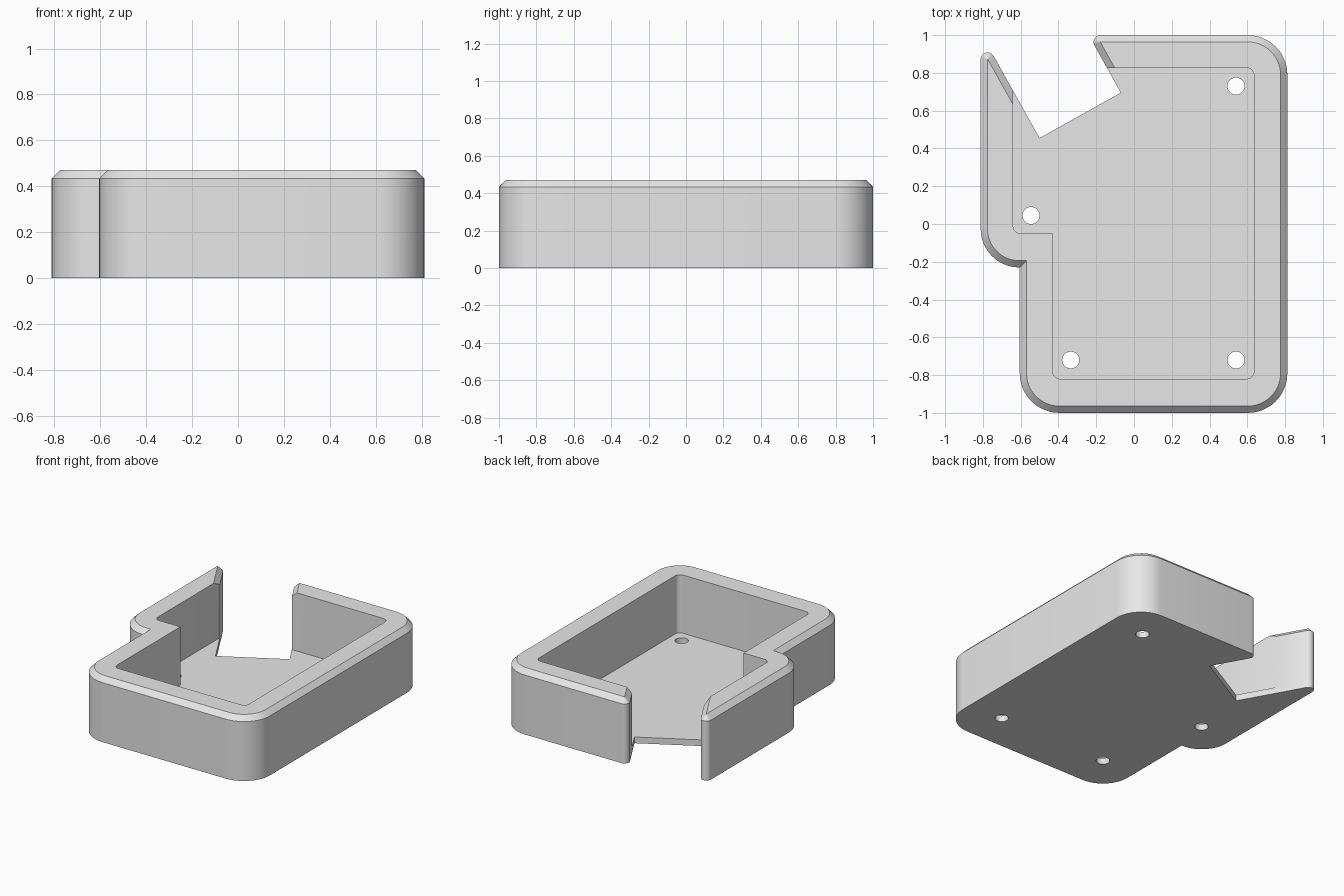
import bpy, bmesh, math
from mathutils import Vector, Matrix

cube = bpy.data.objects.get("Cube")
if cube:
    bpy.data.objects.remove(cube, do_unlink=True)

HEIGHT, FLOOR, CHAMFER, TIP = 0.47, 0.045, 0.036, 0.037


def outline(corners, inset=0.0, steps=12):
    """Counter-clockwise (x, y, radius) corners to rounded 2D points, moved inward."""
    pts = []
    for i, (x, y, r) in enumerate(corners):
        p = Vector((x, y))
        before = p - Vector(corners[i - 1][:2])
        after = Vector(corners[(i + 1) % len(corners)][:2]) - p
        n1 = Vector((-before.y, before.x)).normalized()
        n2 = Vector((-after.y, after.x)).normalized()
        miter = (n1 + n2) / (1 + n1.dot(n2))
        p = p + miter * inset
        if r == 0:
            pts.append(p)
            continue
        r = max(r - inset, 0.001)
        turn = math.atan2(n1.x * n2.y - n1.y * n2.x, n1.dot(n2))
        for k in range(steps + 1):
            pts.append(p + miter * r - Matrix.Rotation(turn * k / steps, 2) @ n1 * r)
    return pts


def loft(name, layers):
    """Solid through matching outlines, given as (points, z)."""
    bm = bmesh.new()
    rings = [[bm.verts.new((p.x, p.y, z)) for p in pts] for pts, z in layers]
    n = len(rings[0])
    bm.faces.new(rings[0][::-1])
    bm.faces.new(rings[-1])
    for a, b in zip(rings, rings[1:]):
        for i in range(n):
            j = (i + 1) % n
            bm.faces.new((a[i], a[j], b[j], b[i]))
    mesh = bpy.data.meshes.new(name)
    bm.to_mesh(mesh)
    bm.free()
    obj = bpy.data.objects.new(name, mesh)
    bpy.context.collection.objects.link(obj)
    return obj


def cut(target, cutter):
    cutter.hide_render = True
    mod = target.modifiers.new("cut", 'BOOLEAN')
    mod.operation, mod.solver, mod.object = 'DIFFERENCE', 'EXACT', cutter
    bpy.context.view_layer.objects.active = target
    bpy.ops.object.modifier_apply(modifier=mod.name)
    bpy.data.objects.remove(cutter, do_unlink=True)


# Outer body: stepped left side, angled notch at the back, chamfered rim
body = [(-0.605, -1, 0.21), (0.812, -1, 0.21), (0.812, 1, 0.21), (-0.24, 1, TIP),
        (-0.07, 0.695, 0), (-0.5, 0.455, 0), (-0.812, 1.013, TIP),
        (-0.812, -0.23, 0.205), (-0.605, -0.23, 0)]
tray = loft("tray", [(outline(body), 0), (outline(body), HEIGHT - CHAMFER),
                     (outline(body, CHAMFER), HEIGHT)])

# Open pocket above the floor
pocket = [(-0.43, -0.82, 0.04), (0.635, -0.82, 0.04), (0.635, 0.827, 0.04),
          (-0.64, 0.827, 0.04), (-0.64, -0.05, 0.04), (-0.43, -0.05, 0)]
cut(tray, loft("pocket_cutter", [(outline(pocket), FLOOR), (outline(pocket), 0.6)]))

# Screw holes through the floor
for x, y in [(0.54, 0.73), (0.54, -0.72), (-0.335, -0.72), (-0.545, 0.045)]:
    r = 0.045
    square = [(x + sx * r, y + sy * r, r) for sx, sy in [(-1, -1), (1, -1), (1, 1), (-1, 1)]]
    ring = outline(square, steps=8)
    ring = [p for i, p in enumerate(ring) if (p - ring[i - 1]).length > 0.001]
    cut(tray, loft("hole_cutter", [(ring, -0.1), (ring, 0.15)]))

# Grey plastic
grey = bpy.data.materials.new("light_grey")
grey.use_nodes = True
grey.diffuse_color = (0.8, 0.8, 0.8, 1)
grey.node_tree.nodes["Principled BSDF"].inputs["Base Color"].default_value = (0.8, 0.8, 0.8, 1)
tray.data.materials.clear()
tray.data.materials.append(grey)
for f in tray.data.polygons:
    f.material_index = 0

bpy.ops.object.select_all(action='DESELECT')
tray.select_set(True)
bpy.context.view_layer.objects.active = tray
bpy.ops.object.shade_smooth_by_angle(angle=math.radians(30))
